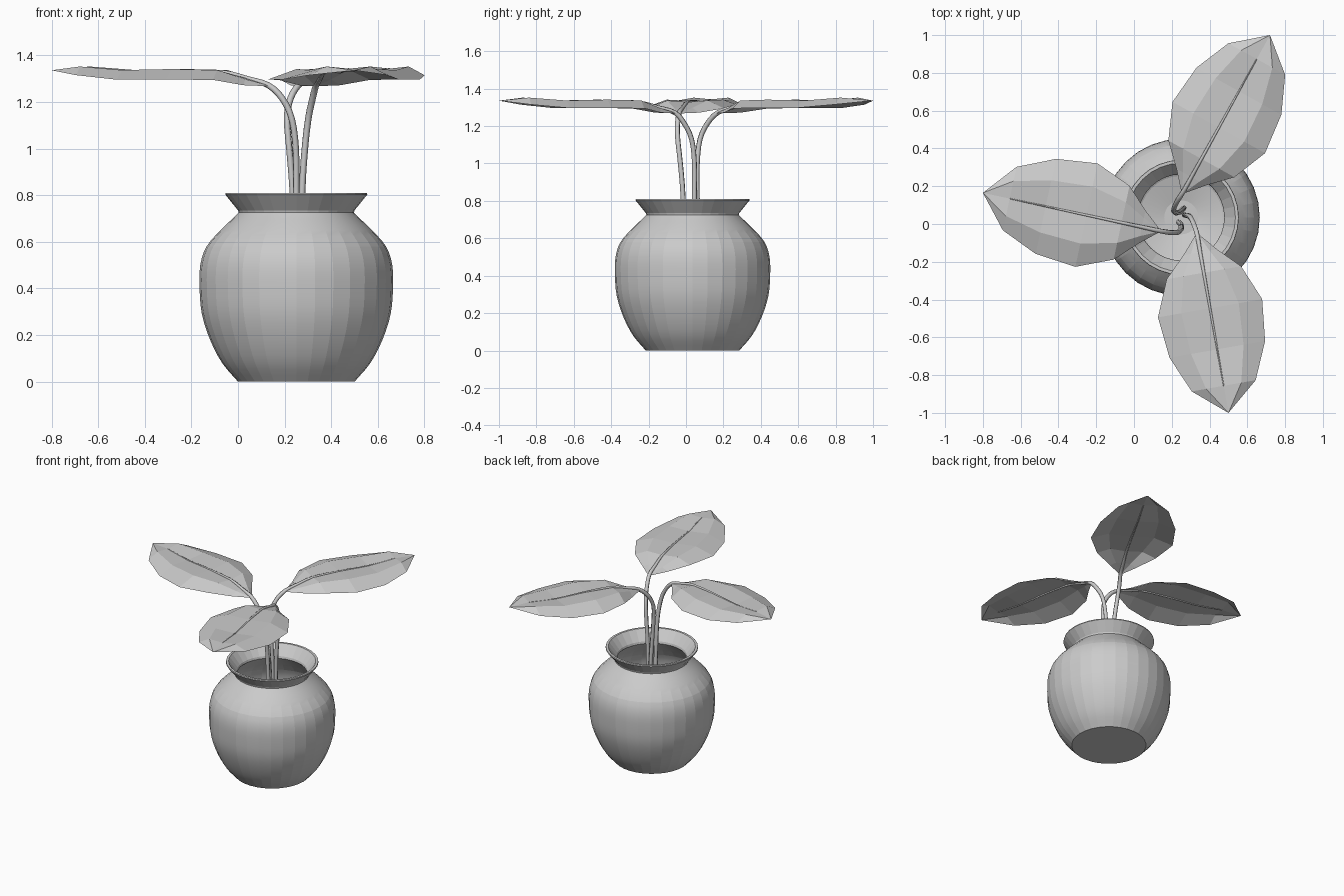
import bpy, bmesh, math
from mathutils import Vector

if "Cube" in bpy.data.objects:
    bpy.data.objects.remove(bpy.data.objects["Cube"])

CENTRE = Vector((0.25, 0.035, 0))


def add_mesh(name, verts, faces):
    me = bpy.data.meshes.new(name)
    me.from_pydata([tuple(v) for v in verts], [], faces)
    bm = bmesh.new()
    bm.from_mesh(me)
    bmesh.ops.remove_doubles(bm, verts=bm.verts, dist=1e-5)
    bmesh.ops.recalc_face_normals(bm, faces=bm.faces)
    bm.to_mesh(me)
    bm.free()
    ob = bpy.data.objects.new(name, me)
    bpy.context.collection.objects.link(ob)
    return ob


def refine(pts, n=3):
    """Catmull-Rom subdivision of a point list."""
    p = [Vector(q) for q in pts]
    p = [2 * p[0] - p[1]] + p + [2 * p[-1] - p[-2]]
    out = []
    for i in range(1, len(p) - 2):
        a, b, c, d = p[i - 1:i + 3]
        for k in range(n):
            t = k / n
            out.append(0.5 * (2 * b + (c - a) * t + (2 * a - 5 * b + 4 * c - d) * t * t
                              + (3 * b - a - 3 * c + d) * t ** 3))
    return out + [p[-2]]


# Pot: lathed outer wall, flared rim, inner wall and floor
outer = refine([(0.25, 0), (0.318, 0.08), (0.37, 0.18), (0.405, 0.29), (0.415, 0.4),
                (0.412, 0.5), (0.385, 0.58), (0.325, 0.65), (0.262, 0.71)])
rim = [Vector(q) for q in [(0.247, 0.725), (0.25, 0.735), (0.305, 0.803), (0.303, 0.81),
                           (0.287, 0.81), (0.232, 0.74), (0.228, 0.725)]]
inner = [Vector((r.x - 0.02, r.y)) for r in reversed(outer) if r.y > 0.08]
floor = [Vector((0.22, 0.06)), Vector((0.09, 0.025)), Vector((0, 0.025))]
profile = [Vector((0, 0))] + outer + rim + inner + floor
N = 32
verts, faces = [], []
for p in profile:
    for j in range(N):
        a = 2 * math.pi * j / N
        verts.append(CENTRE + Vector((p.x * math.cos(a), p.x * math.sin(a), p.y)))
for i in range(len(profile) - 1):
    for j in range(N):
        k = (j + 1) % N
        faces.append((i * N + j, i * N + k, (i + 1) * N + k, (i + 1) * N + j))
pot = add_mesh("pot", verts, faces)
bpy.context.view_layer.objects.active = pot
pot.select_set(True)
bpy.ops.object.shade_smooth_by_angle(angle=math.radians(8))
pot.select_set(False)

# Leaf stations: distance along midrib, half width, rib height, edge height
STATIONS = [(0, 0.012, 1.272, 1.268), (0.09, 0.09, 1.30, 1.272), (0.2, 0.2, 1.328, 1.295),
            (0.39, 0.28, 1.333, 1.296), (0.61, 0.257, 1.328, 1.296),
            (0.805, 0.172, 1.343, 1.315), (0.95, 0.0, 1.336, 1.336)]


def leaf(name, base, tip):
    b, t = Vector((*base, 0)), Vector((*tip, 0))
    u = (t - b).normalized()
    n = Vector((-u.y, u.x, 0))
    scale = (t - b).length / 0.95
    cols = [(-1, 1), (-0.55, 0.1), (0, 0), (0.55, 0.1), (1, 1)]
    vs, fs, rib = [], [], []
    for s, w, zr, ze in STATIONS:
        bulge = 0.012 if 0.1 < s < 0.9 else 0
        for c, f in cols:
            z = zr + (ze - zr) * f + (bulge if 0 < f < 1 else 0)
            vs.append(b + u * s * scale + n * w * c + Vector((0, 0, z)))
        rib.append(b + u * s * scale + Vector((0, 0, zr)))
    m = len(cols)
    for i in range(len(STATIONS) - 1):
        for j in range(m - 1):
            q = i * m + j
            fs.append((q, q + 1, q + m + 1, q + m))
    add_mesh(name, vs, fs)
    return rib


def stem(name, pts):
    """Tapered tube through the points."""
    path = refine(pts, 3)
    cu = bpy.data.curves.new(name, 'CURVE')
    cu.dimensions = '3D'
    cu.bevel_depth = 0.014
    cu.bevel_resolution = 1
    cu.use_fill_caps = True
    sp = cu.splines.new('POLY')
    sp.points.add(len(path) - 1)
    for i, p in enumerate(path):
        sp.points[i].co = (*p, 1)
        f = i / (len(path) - 1)
        sp.points[i].radius = 1 if f < 0.5 else 1 - 1.6 * (f - 0.5)
    ob = bpy.data.objects.new(name, cu)
    bpy.context.collection.objects.link(ob)
    bpy.context.view_layer.objects.active = ob
    ob.select_set(True)
    bpy.ops.object.convert(target='MESH')
    ob.select_set(False)


# Three leaves, each with a stem that runs on as the midrib
PLANT = [
    ("left", (0.13, -0.035), (-0.8, 0.165),
     [(0.235, 0.01, 0.05), (0.25, -0.005, 0.45), (0.25, -0.015, 0.81), (0.248, -0.03, 1.0),
      (0.23, -0.044, 1.13), (0.19, -0.045, 1.215)]),
    ("back", (0.26, 0.17), (0.72, 1.0),
     [(0.265, 0.085, 0.05), (0.25, 0.07, 0.45), (0.235, 0.06, 0.81), (0.22, 0.06, 1.0),
      (0.21, 0.075, 1.13), (0.225, 0.115, 1.215)]),
    ("front", (0.335, -0.06), (0.5, -1.0),
     [(0.265, 0.05, 0.05), (0.268, 0.048, 0.45), (0.275, 0.045, 0.81), (0.287, 0.045, 1.0),
      (0.302, 0.03, 1.13), (0.32, -0.01, 1.215)]),
]
for side, base, tip, pts in PLANT:
    rib = leaf(side + "_leaf", base, tip)
    stem(side + "_stem", pts + rib[:-1])
